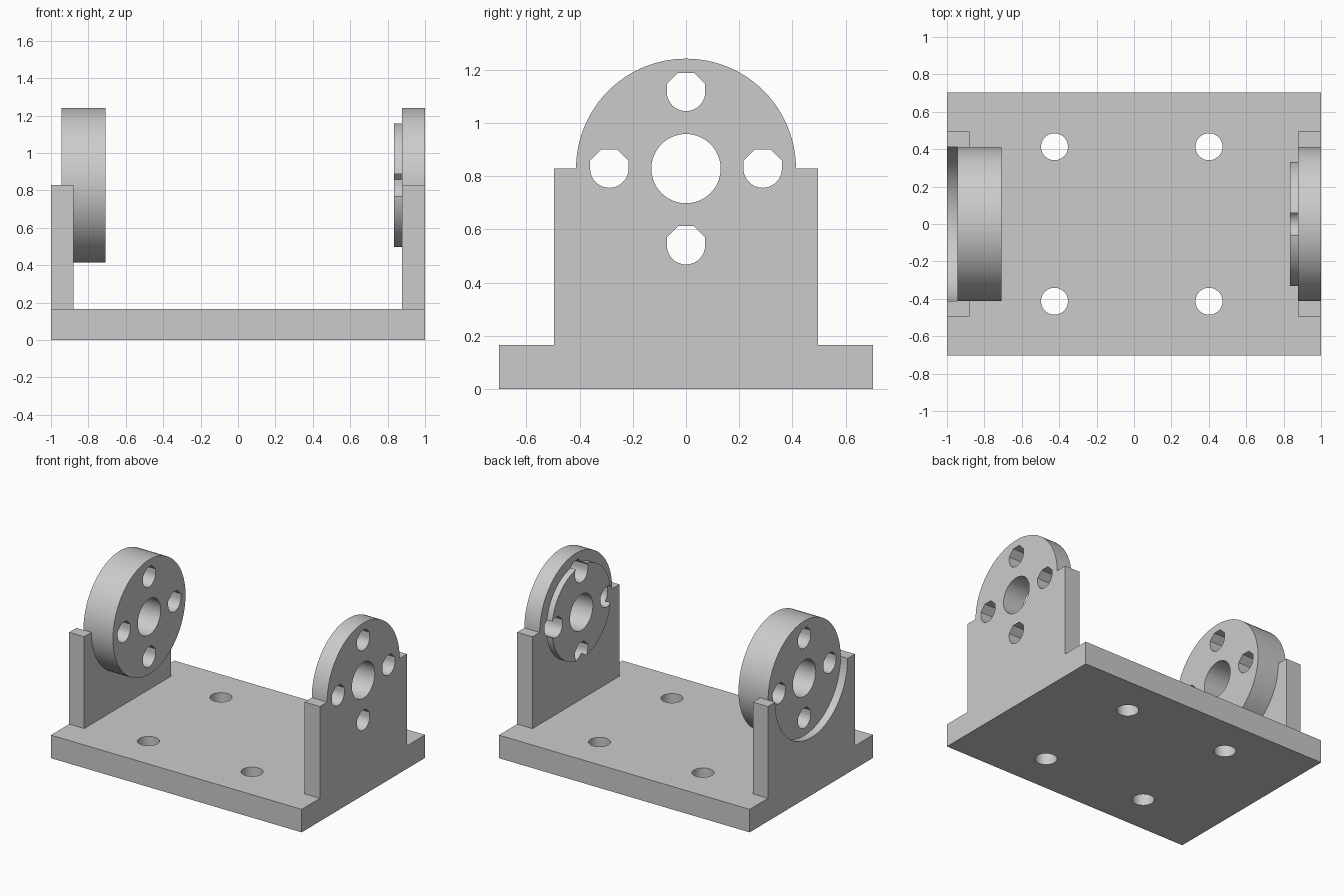
import bpy
import bmesh
from math import cos, sin, pi, tan

if "Cube" in bpy.data.objects:
    bpy.data.objects.remove(bpy.data.objects["Cube"])

AXLE_Z = 0.828      # height of the shared axle line
DISC_R = 0.413
BOLT_R = 0.072
BASE_TOP = 0.166
SHOULDER = 0.495    # half width of the upright plates

grey = bpy.data.materials.new("plain_grey")
grey.use_nodes = True
colour = (0.6, 0.6, 0.6, 1)
grey.diffuse_color = colour
grey.node_tree.nodes["Principled BSDF"].inputs["Base Color"].default_value = colour


def arc(r, cy=0, cz=0, start=0, sweep=2 * pi, steps=96):
    count = steps if sweep >= 2 * pi else steps + 1
    return [(cy + r * cos(start + sweep * i / steps),
             cz + r * sin(start + sweep * i / steps)) for i in range(count)]


def extrude(name, profile, low, high, axis="x"):
    """Extrude a closed profile between two positions along x or z."""
    bm = bmesh.new()
    place = (lambda p: (low, *p)) if axis == "x" else (lambda p: (*p, low))
    face = bm.faces.new([bm.verts.new(place(p)) for p in profile])
    top = bmesh.ops.extrude_face_region(bm, geom=[face])["geom"]
    depth = high - low
    bmesh.ops.translate(bm, vec=(depth, 0, 0) if axis == "x" else (0, 0, depth),
                        verts=[v for v in top if isinstance(v, bmesh.types.BMVert)])
    bmesh.ops.recalc_face_normals(bm, faces=bm.faces)
    mesh = bpy.data.meshes.new(name)
    bm.to_mesh(mesh)
    bm.free()
    mesh.materials.append(grey)
    obj = bpy.data.objects.new(name, mesh)
    bpy.context.collection.objects.link(obj)
    return obj


def cut(obj, cutters):
    for cutter in cutters:
        mod = obj.modifiers.new("hole", "BOOLEAN")
        mod.operation = "DIFFERENCE"
        mod.solver = "EXACT"
        mod.object = cutter
        bpy.context.view_layer.objects.active = obj
        bpy.ops.object.modifier_apply(modifier=mod.name)


def rectangle(a, b, c, d):
    return [(a, c), (b, c), (b, d), (a, d)]


def bolt_profile(cy, cz):
    """Round below, with a faceted roof above."""
    t = BOLT_R * tan(pi / 8)
    roof = [(BOLT_R, t), (t, BOLT_R), (-t, BOLT_R), (-BOLT_R, t)]
    return arc(BOLT_R, cy, cz, pi, pi, 32) + [(cy + y, cz + z) for y, z in roof]


# Hole cutters: one axle bore and four bolt holes around it
bolt_cutters = [extrude("axle_cutter", arc(0.13, 0, AXLE_Z), -1.2, 1.2)]
for i in range(4):
    y, z = 0.288 * cos(i * pi / 2), 0.288 * sin(i * pi / 2)
    bolt_cutters.append(extrude("bolt_cutter", bolt_profile(y, AXLE_Z + z), -1.2, 1.2))

base_cutters = [extrude("base_cutter", arc(BOLT_R, x, y, steps=48), -0.1, 0.3, "z")
                for x in (-0.425, 0.401) for y in (-0.413, 0.413)]
recess_cutter = extrude("recess_cutter", arc(DISC_R, 0, AXLE_Z), -1.1, -0.8)

# Base plate
base = extrude("base_plate", rectangle(-1, 1, -0.703, 0.703), 0, BASE_TOP, "z")
cut(base, base_cutters)

# Upright on +x with a rounded top, and its thin inner boss
outline = [(-SHOULDER, AXLE_Z), (-SHOULDER, BASE_TOP), (SHOULDER, BASE_TOP),
           (SHOULDER, AXLE_Z)] + arc(DISC_R, 0, AXLE_Z, 0, pi, 48)
left_upright = extrude("left_upright", outline, 0.878, 1)
boss = extrude("left_boss", arc(0.336, 0, AXLE_Z), 0.834, 0.878)

# Upright on -x, cradling a thick disc
right_upright = extrude("right_upright",
                        rectangle(-SHOULDER, SHOULDER, BASE_TOP, AXLE_Z), -1, -0.88)
cut(right_upright, [recess_cutter])
disc = extrude("right_disc", arc(DISC_R, 0, AXLE_Z), -0.944, -0.708)

for part in (left_upright, boss, disc):
    cut(part, bolt_cutters)

for cutter in bolt_cutters + base_cutters + [recess_cutter]:
    bpy.data.objects.remove(cutter)

# Smooth the round walls, keep the edges sharp
bpy.ops.object.select_all(action="DESELECT")
for part in (base, left_upright, boss, right_upright, disc):
    part.select_set(True)
bpy.context.view_layer.objects.active = base
bpy.ops.object.shade_smooth_by_angle(angle=pi / 6)
